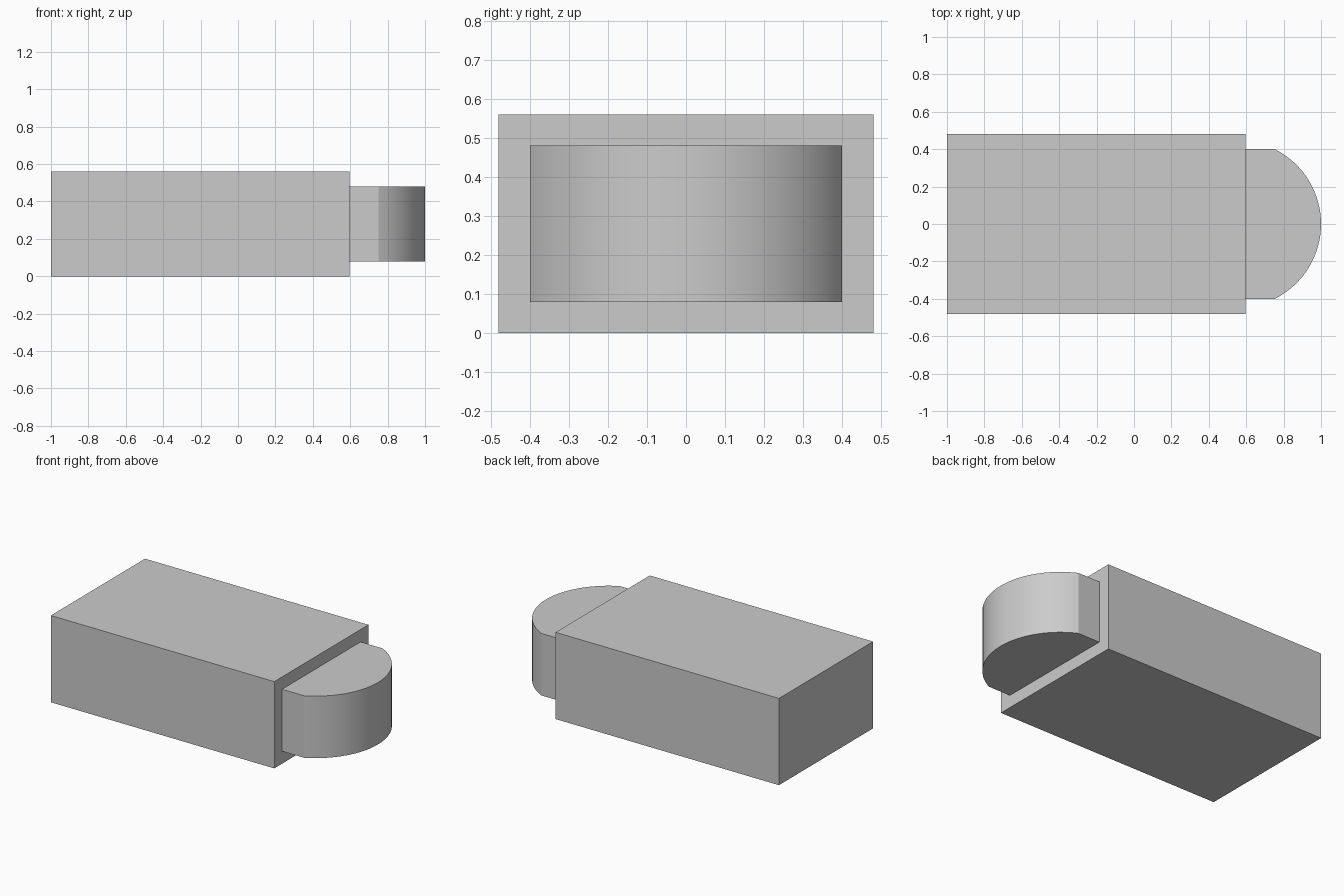
import bpy
import bmesh
from math import radians, asin, sin, cos

if "Cube" in bpy.data.objects:
    bpy.data.objects.remove(bpy.data.objects["Cube"], do_unlink=True)

grey = bpy.data.materials.new("light grey")
grey.use_nodes = True
colour = (0.6, 0.6, 0.6, 1)
grey.diffuse_color = colour
grey.node_tree.nodes["Principled BSDF"].inputs["Base Color"].default_value = colour


def extrude_outline(name, outline, bottom, top):
    """Make a solid by raising a counter-clockwise outline from bottom to top."""
    bm = bmesh.new()
    base = bm.faces.new([bm.verts.new((x, y, bottom)) for x, y in outline])
    raised = bmesh.ops.extrude_face_region(bm, geom=[base], use_keep_orig=True)["geom"]
    verts = [v for v in raised if isinstance(v, bmesh.types.BMVert)]
    bmesh.ops.translate(bm, verts=verts, vec=(0, 0, top - bottom))
    bmesh.ops.recalc_face_normals(bm, faces=bm.faces)
    mesh = bpy.data.meshes.new(name)
    bm.to_mesh(mesh)
    bm.free()
    mesh.materials.append(grey)
    obj = bpy.data.objects.new(name, mesh)
    bpy.context.collection.objects.link(obj)
    return obj


joint = 0.595

# Rectangular main block
extrude_outline("main_block",
                [(-1, -0.48), (joint, -0.48), (joint, 0.48), (-1, 0.48)], 0, 0.56)

# Smaller end piece: short straight sides closed by a circular arc
half_width, radius, steps = 0.4, 0.447, 32
half_angle = asin(half_width / radius)
angles = [half_angle * (2 * i / steps - 1) for i in range(steps + 1)]
arc = [(1 - radius + radius * cos(a), radius * sin(a)) for a in angles]
end_piece = extrude_outline("rounded_end",
                            [(joint, -half_width)] + arc + [(joint, half_width)],
                            0.08, 0.48)

# Smooth the curved wall, keep its rims and corners sharp
bpy.ops.object.select_all(action="DESELECT")
end_piece.select_set(True)
bpy.context.view_layer.objects.active = end_piece
bpy.ops.object.shade_smooth_by_angle(angle=radians(20))
